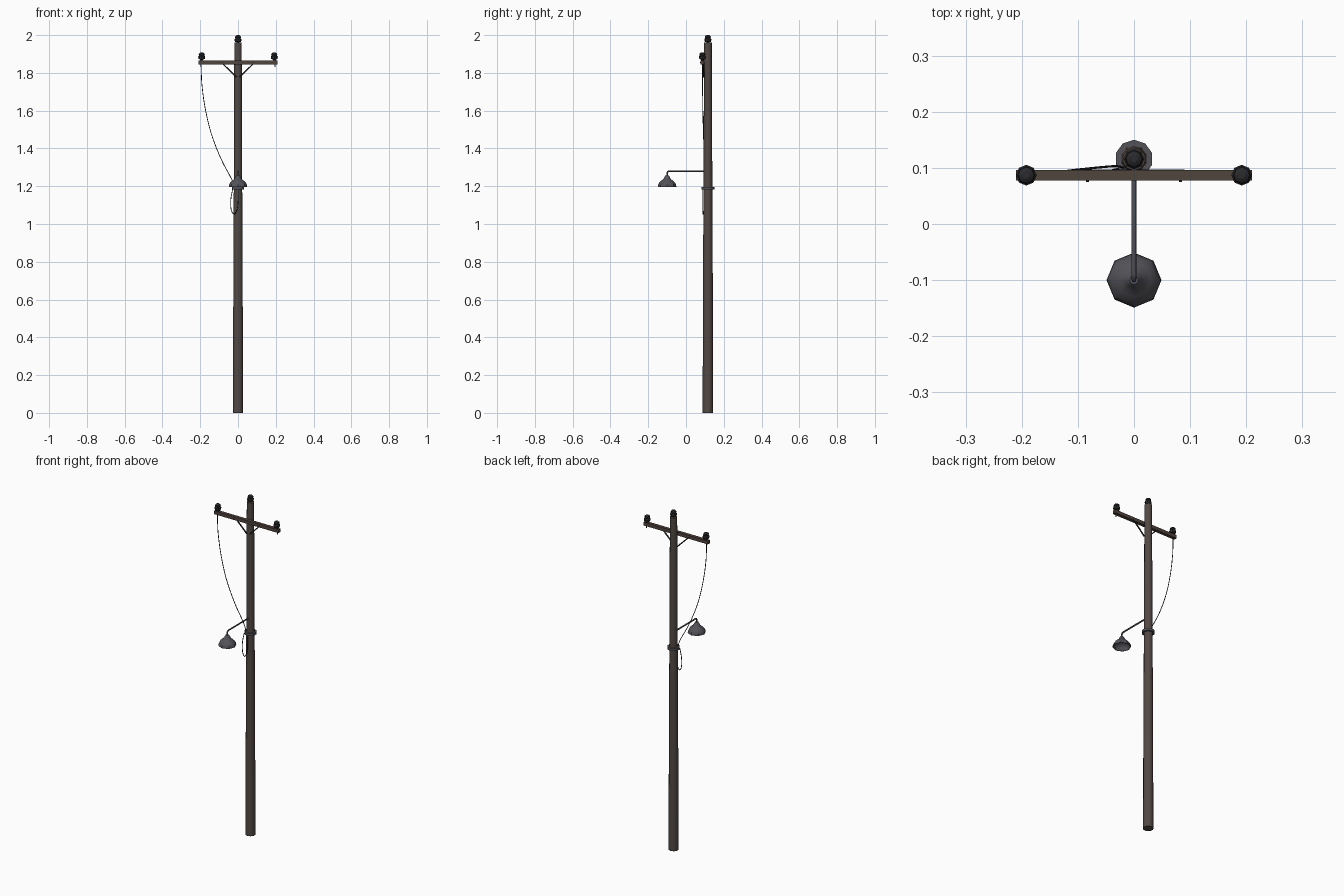
import bpy, bmesh, math
from mathutils import Vector

if "Cube" in bpy.data.objects:
    bpy.data.objects.remove(bpy.data.objects["Cube"])

PY = 0.116      # pole centre
AY = 0.087      # crossarm centre
LY = -0.10      # lamp centre


def mat(name, rgb):
    m = bpy.data.materials.new(name)
    m.diffuse_color = (*rgb, 1)
    m.use_nodes = True
    m.node_tree.nodes["Principled BSDF"].inputs["Base Color"].default_value = m.diffuse_color
    return m


WOOD = mat("weathered wood", (0.085, 0.066, 0.058))
ARM = mat("crossarm wood", (0.082, 0.058, 0.048))
METAL = mat("grey metal", (0.085, 0.085, 0.098))
DARK = mat("dark ceramic", (0.024, 0.024, 0.026))
WIRE = mat("black wire", (0.015, 0.015, 0.017))


def finish(bm, name, material, smooth=0):
    bmesh.ops.recalc_face_normals(bm, faces=bm.faces)
    me = bpy.data.meshes.new(name)
    bm.to_mesh(me)
    bm.free()
    me.materials.append(material)
    ob = bpy.data.objects.new(name, me)
    bpy.context.collection.objects.link(ob)
    if smooth:
        bpy.context.view_layer.objects.active = ob
        ob.select_set(True)
        bpy.ops.object.shade_smooth_by_angle(angle=math.radians(smooth))
        ob.select_set(False)
    return ob


def lathe(name, profile, centre, n, material, smooth=0):
    """Rings of (radius, z) around a vertical axis, capped at both ends."""
    bm = bmesh.new()
    rings = []
    for r, z in profile:
        rings.append([bm.verts.new((centre[0] + r * math.sin(2 * math.pi * i / n),
                                    centre[1] + r * math.cos(2 * math.pi * i / n),
                                    centre[2] + z)) for i in range(n)])
    for a, b in zip(rings, rings[1:]):
        for i in range(n):
            j = (i + 1) % n
            bm.faces.new((a[i], a[j], b[j], b[i]))
    bm.faces.new(rings[0])
    bm.faces.new(rings[-1])
    return finish(bm, name, material, smooth)


def tube(name, pts, radius, n, material, smooth=60):
    """Round bar swept along a list of points."""
    bm = bmesh.new()
    pts = [Vector(p) for p in pts]
    rings = []
    side = None
    for k, p in enumerate(pts):
        d = (pts[min(k + 1, len(pts) - 1)] - pts[max(k - 1, 0)]).normalized()
        if side is None:
            side = d.orthogonal()
        side = (side - d * side.dot(d)).normalized()
        up = d.cross(side)
        rings.append([bm.verts.new(p + radius * (math.cos(2 * math.pi * i / n) * side
                                                 + math.sin(2 * math.pi * i / n) * up))
                      for i in range(n)])
    for a, b in zip(rings, rings[1:]):
        for i in range(n):
            j = (i + 1) % n
            bm.faces.new((a[i], a[j], b[j], b[i]))
    bm.faces.new(rings[0])
    bm.faces.new(rings[-1])
    return finish(bm, name, material, smooth)


def box(name, lo, hi, material):
    bm = bmesh.new()
    bmesh.ops.create_cube(bm, size=1)
    for v in bm.verts:
        v.co = [l + (c + 0.5) * (h - l) for l, h, c in zip(lo, hi, v.co)]
    return finish(bm, name, material)


def spline(ctrl, steps=5):
    """Catmull-Rom points through the controls."""
    c = [Vector(p) for p in ctrl]
    c = [2 * c[0] - c[1]] + c + [2 * c[-1] - c[-2]]
    out = []
    for k in range(1, len(c) - 2):
        a, b, d, e = c[k - 1:k + 3]
        for s in range(steps):
            t = s / steps
            out.append(0.5 * (2 * b + (d - a) * t + (2 * a - 5 * b + 4 * d - e) * t * t
                              + (3 * b - a - 3 * d + e) * t ** 3))
    return out + [c[-2]]


# tapered pole and its collar
lathe("pole", [(0.028, 0), (0.0265, 0.55), (0.0235, 1.2), (0.0205, 1.96)],
      (0, PY, 0), 10, WOOD, 50)
lathe("collar", [(0.034, 1.183), (0.034, 1.197)], (0, PY, 0), 10, METAL, 50)

# crossarm
box("crossarm", (-0.21, AY - 0.0095, 1.845), (0.21, AY + 0.0095, 1.865), ARM)

# insulators
INS = [(0.008, 0), (0.008, 0.006), (0.016, 0.008), (0.0185, 0.016), (0.0185, 0.022),
       (0.0135, 0.027), (0.016, 0.031), (0.014, 0.038), (0.007, 0.043)]
for name, c in (("left_insulator", (-0.192, AY, 1.865)),
                ("right_insulator", (0.192, AY, 1.865)),
                ("top_insulator", (0, PY, 1.957))):
    lathe(name, INS, c, 8, DARK, 30)

# braces, bolts and pins under the arm
for s, side in ((-1, "left"), (1, "right")):
    tube(side + "_brace", [(s * 0.088, AY + 0.007, 1.856), (s * 0.008, AY + 0.007, 1.777)],
         0.004, 4, DARK, 0)
    tube(side + "_bolt", [(s * 0.083, AY - 0.012, 1.855), (s * 0.083, AY, 1.855)],
         0.003, 6, DARK)
    tube(side + "_pin", [(s * 0.196, AY, 1.85), (s * 0.196, AY, 1.83)], 0.002, 6, DARK)

# lamp arm with bent end
tube("lamp_arm", [(0, PY, 1.28), (0, LY + 0.012, 1.28), (0, LY + 0.003, 1.277),
                  (0, LY, 1.268), (0, LY, 1.25)], 0.0045, 6, METAL)

# hollow lamp shade
lathe("lamp_shade", [(0.010, 1.23), (0.028, 1.224), (0.041, 1.212), (0.046, 1.196),
                     (0.049, 1.196), (0.0475, 1.207), (0.042, 1.218), (0.031, 1.229),
                     (0.019, 1.238), (0.014, 1.250), (0.008, 1.258)],
      (0, LY, 0), 8, METAL, 40)

# slack wire from the left insulator, with a loop below the collar
tube("slack_wire", spline([(-0.194, AY, 1.848), (-0.192, AY, 1.75), (-0.175, 0.089, 1.62),
                           (-0.142, 0.092, 1.48), (-0.09, 0.098, 1.345),
                           (-0.035, 0.103, 1.24), (-0.018, 0.10, 1.195)]), 0.002, 6, WIRE)
tube("wire_loop", spline([(-0.028, 0.098, 1.185), (-0.038, 0.096, 1.13),
                          (-0.036, 0.094, 1.075), (-0.02, 0.090, 1.052),
                          (-0.004, 0.089, 1.08), (0.001, 0.088, 1.13),
                          (0.001, 0.089, 1.19)]), 0.002, 6, WIRE)
